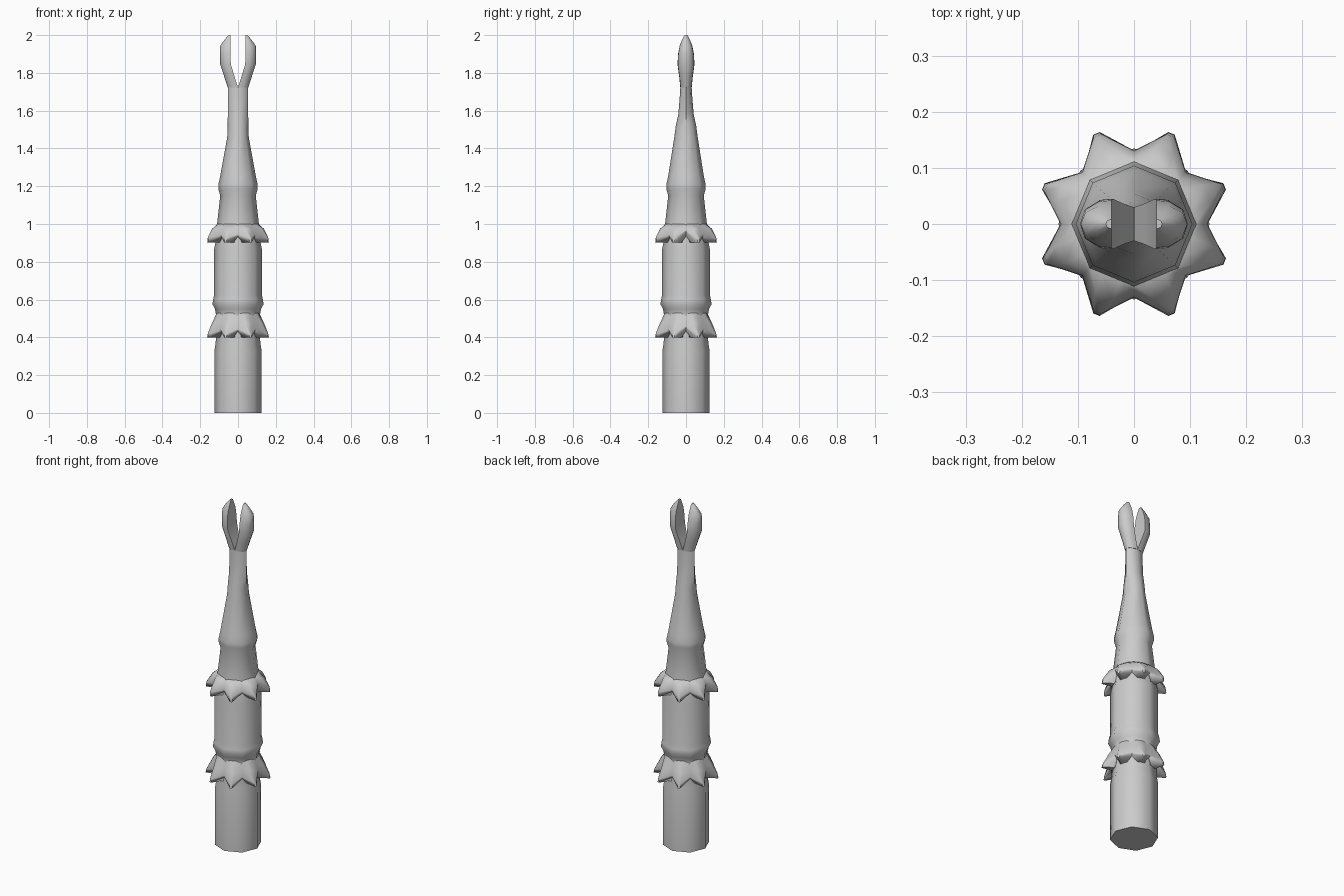
import bpy, bmesh, math

if "Cube" in bpy.data.objects:
    bpy.data.objects.remove(bpy.data.objects["Cube"], do_unlink=True)

# One plain grey material
grey = bpy.data.materials.new("plain_grey")
grey.use_nodes = True
GREY = (0.6, 0.6, 0.6, 1)
grey.diffuse_color = GREY
grey.node_tree.nodes["Principled BSDF"].inputs["Base Color"].default_value = GREY


def loft(name, rings, angle=50):
    """Skin a stack of equal-length closed rings and cap both ends."""
    bm = bmesh.new()
    rows = [[bm.verts.new(p) for p in ring] for ring in rings]
    n = len(rows[0])
    for a, b in zip(rows, rows[1:]):
        for i in range(n):
            j = (i + 1) % n
            bm.faces.new((a[i], a[j], b[j], b[i]))
    bm.faces.new(rows[0][::-1])
    bm.faces.new(rows[-1])
    bmesh.ops.recalc_face_normals(bm, faces=bm.faces)
    mesh = bpy.data.meshes.new(name)
    bm.to_mesh(mesh)
    bm.free()
    mesh.materials.append(grey)
    obj = bpy.data.objects.new(name, mesh)
    bpy.context.collection.objects.link(obj)
    bpy.ops.object.select_all(action='DESELECT')
    obj.select_set(True)
    bpy.context.view_layer.objects.active = obj
    bpy.ops.object.shade_smooth_by_angle(angle=math.radians(angle))
    return obj


def octagon(z, rx, ry):
    return [(rx * math.cos(k * math.pi / 4), ry * math.sin(k * math.pi / 4), z)
            for k in range(8)]


# Eight-sided shaft with a narrowed waist and a raised band
SHAFT = [(0, .125), (.33, .125), (.37, .118), (.51, .115), (.55, .122),
         (.575, .135), (.60, .132), (.625, .126), (.87, .126), (.90, .12), (1.0, .111)]
loft("shaft", [octagon(z, r, r) for z, r in SHAFT])

# Tapering horn that flattens front to back towards the neck
HORN = [(.99, .112, .112), (1.15, .094, .094), (1.185, .104, .104), (1.21, .104, .104),
        (1.25, .095, .095), (1.46, .057, .062), (1.52, .055, .054), (1.58, .054, .041),
        (1.66, .054, .034), (1.725, .054, .030)]
loft("horn", [octagon(z, rx, ry) for z, rx, ry in HORN])


def crown(name, rows, side_lift):
    """Flared collar of eight spikes. Row: valley z, valley r, spike z, spike r, half width."""
    rings = []
    for row, (vz, vr, sz, sr, width) in enumerate(rows):
        ring = []
        for k in range(8):
            # The valleys on the left and right sides are cut higher
            lift = side_lift if k % 4 == 0 and row in (2, 3) else 0
            for deg, r, z in ((45 * k, vr, vz + lift),
                              (45 * k + 22.5 - width, sr, sz),
                              (45 * k + 22.5 + width, sr, sz)):
                a = math.radians(deg)
                ring.append((r * math.cos(a), r * math.sin(a), z))
        rings.append(ring)
    return loft(name, rings)


crown("upper_crown", [(1.0, .108, 1.0, .107, 9), (.985, .118, .975, .142, 7),
                      (.945, .130, .93, .170, 2.5), (.935, .127, .902, .174, 2),
                      (.93, .112, .902, .115, 9)], .025)
crown("lower_crown", [(.53, .112, .53, .110, 9), (.49, .120, .475, .143, 7),
                      (.445, .131, .42, .170, 2.5), (.435, .128, .398, .175, 2),
                      (.43, .112, .398, .113, 9)], .015)

# Two mirrored fork prongs: z, inner x, outer x, half depth
PRONG = [(1.722, 0, .054, .030), (1.78, .018, .073, .036), (1.845, .038, .094, .045),
         (1.90, .040, .096, .042), (1.942, .040, .095, .034), (1.975, .040, .072, .021),
         (2.0, .040, .050, .008)]
SECTION = [(0, -1), (.4, -.95), (.85, -.6), (1, 0), (.85, .6), (.4, .95), (0, 1)]
for side, name in ((1, "left_prong"), (-1, "right_prong")):
    loft(name, [[(side * (xi + (xo - xi) * u), h * v, z) for u, v in SECTION]
                for z, xi, xo, h in PRONG])
